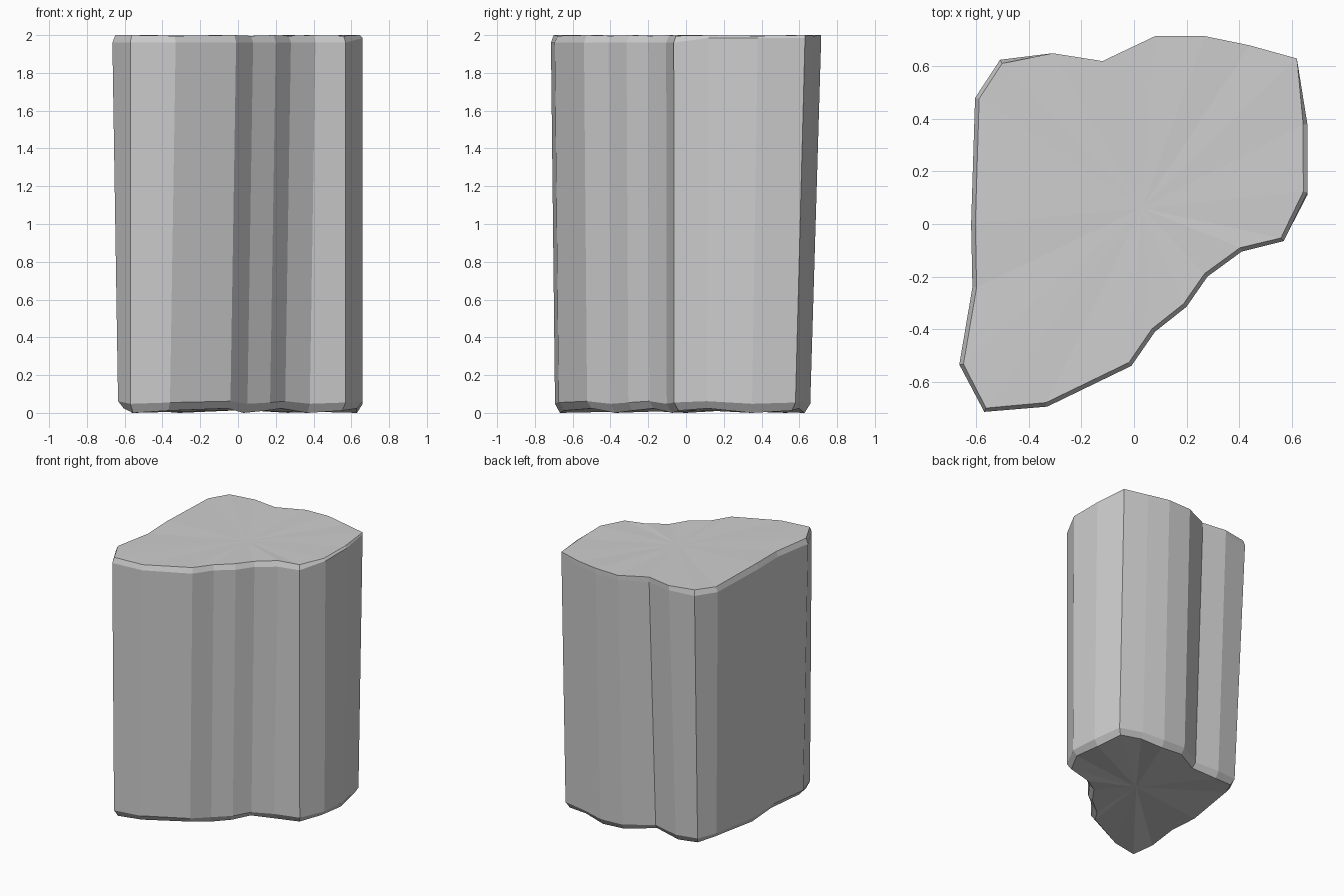
import bpy
import bmesh
from mathutils import Vector

default_cube = bpy.data.objects.get("Cube")
if default_cube:
    bpy.data.objects.remove(default_cube, do_unlink=True)

# Widest outline of the stone, counter-clockwise from the front right corner
OUTLINE = [Vector(p) for p in (
    (-.57, -.715), (-.33, -.695), (-.01, -.54), (.08, -.41), (.2, -.315),
    (.28, -.2), (.41, -.105), (.57, -.065), (.66, .12), (.66, .38),
    (.62, .63), (.44, .68), (.27, .715), (.08, .715), (-.12, .62),
    (-.31, .65), (-.51, .625), (-.605, .48), (-.62, 0), (-.615, -.24),
    (-.665, -.535))]
CENTRE = Vector((.03, .06))


def inset(points, amount_at):
    """Move each point inward along its outline normal."""
    result = []
    for i, p in enumerate(points):
        along = points[(i + 1) % len(points)] - points[i - 1]
        inward = Vector((-along.y, along.x)).normalized()
        result.append(p + inward * amount_at(p))
    return result


def rim_amount(p):
    # The back edge stays sharp; the other sides are worn
    return 0 if p.y > .5 and p.x > -.45 else .016


def taper(p):
    # The foot is drawn in, mostly at the back
    x = p.x * (.955 if p.x < -.59 else 1) - (.03 if -.4 < p.x < .5 and p.y < 0 else 0)
    if p.x < -.45 and p.y > .4:
        x += .03
    y = p.y * (.92 if p.y > 0 else .97)
    if p.x < 0 and p.y > .4:
        y -= .03
    return Vector((x, y))


foot = [taper(p) for p in OUTLINE]
sole = inset(foot, lambda p: .03)
rim = inset(OUTLINE, rim_amount)

bm = bmesh.new()


def add_ring(points, height_at):
    return [bm.verts.new((p.x, p.y, height_at(i, p))) for i, p in enumerate(points)]


def shoulder_height(i, p):
    return 1.985 if p.x > .6 else 1.96


# Rings from the uneven sole up to the worn top rim
rings = [
    add_ring(sole, lambda i, p: .012 + .012 * (i % 3 - 1)),
    add_ring(foot, lambda i, p: .055 + .007 * (i % 3 - 1)),
    add_ring(OUTLINE, shoulder_height),
    add_ring(rim, lambda i, p: 2 - .004 * (i % 2)),
]
count = len(OUTLINE)
for lower, upper in zip(rings, rings[1:]):
    for i in range(count):
        j = (i + 1) % count
        bm.faces.new((lower[i], lower[j], upper[j], upper[i]))

# Fans closing the bottom and the top
for ring, z in ((rings[0], .015), (rings[-1], 1.995)):
    hub = bm.verts.new((CENTRE.x, CENTRE.y, z))
    for i in range(count):
        bm.faces.new((ring[i], ring[(i + 1) % count], hub))
bmesh.ops.recalc_face_normals(bm, faces=bm.faces)

mesh = bpy.data.meshes.new("stone_pillar")
bm.to_mesh(mesh)
bm.free()
stone_pillar = bpy.data.objects.new("stone_pillar", mesh)
bpy.context.collection.objects.link(stone_pillar)

# Plain grey stone
grey = bpy.data.materials.new("grey_stone")
grey.use_nodes = True
colour = (.62, .62, .62, 1)
grey.diffuse_color = colour
grey.node_tree.nodes["Principled BSDF"].inputs["Base Color"].default_value = colour
mesh.materials.append(grey)
